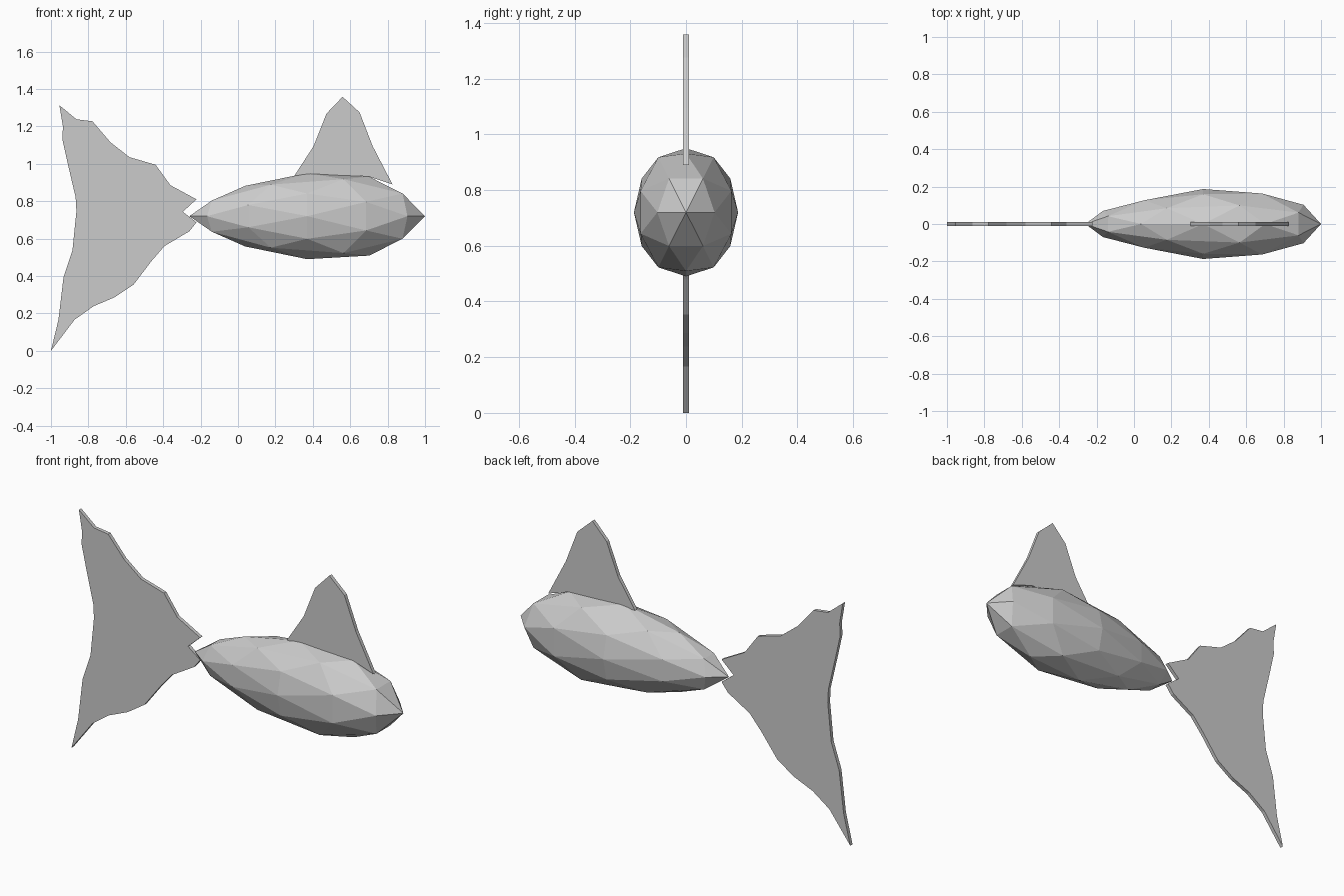
import bpy, bmesh
from itertools import product

if "Cube" in bpy.data.objects:
    bpy.data.objects.remove(bpy.data.objects["Cube"])


def finish(name, bm):
    bmesh.ops.recalc_face_normals(bm, faces=bm.faces)
    mesh = bpy.data.meshes.new(name)
    bm.to_mesh(mesh)
    bm.free()
    obj = bpy.data.objects.new(name, mesh)
    bpy.context.collection.objects.link(obj)
    return obj


def fin(name, outline, thickness=0.02):
    """Flat plate from an (x, z) outline, extruded along y."""
    bm = bmesh.new()
    face = bm.faces.new([bm.verts.new((x, -thickness / 2, z)) for x, z in outline])
    ext = bmesh.ops.extrude_face_region(bm, geom=[face], use_keep_orig=True)
    verts = [g for g in ext["geom"] if isinstance(g, bmesh.types.BMVert)]
    bmesh.ops.translate(bm, verts=verts, vec=(0, thickness, 0))
    bmesh.ops.triangulate(bm, faces=[f for f in bm.faces if len(f.verts) > 4])
    return finish(name, bm)


# Body: two-fold oriented icosphere, stretched and tapered to the tail
points = set()
for base in ((1, 0, 0), (0.851, 0.526, 0), (0.809, 0.309, 0.5)):
    for signs in product((1, -1), repeat=3):
        p = [b * s + 0.0 for b, s in zip(base, signs)]
        for k in range(3):
            points.add(tuple(p[k:] + p[:k]))
bm = bmesh.new()
for p in points:
    bm.verts.new(p)
bmesh.ops.convex_hull(bm, input=bm.verts[:])
for v in bm.verts:
    x, y, z = v.co
    s = 1 + 0.262 * x - 0.17 * x * x - 0.09 * x ** 3
    v.co = (0.37 + 0.63 * x, 0.187 * y * s, 0.72 + 0.23 * z * s)
finish("body", bm)

# Tail fin
fin("tail_fin", [
    (-.955, 1.313), (-.864, 1.238), (-.778, 1.227), (-.682, 1.115),
    (-.58, 1.035), (-.441, .995), (-.361, .885), (-.222, .81),
    (-.295, .743), (-.222, .687), (-.26, .639), (-.393, .56),
    (-.463, .479), (-.559, .353), (-.66, .286), (-.773, .238),
    (-.874, .166), (-1, 0), (-.96, .166), (-.933, .393),
    (-.885, .537), (-.864, .746), (-.868, .82), (-.912, 1.008),
    (-.939, 1.13), (-.936, 1.2)])

# Dorsal fin
fin("dorsal_fin", [
    (.302, .937), (.404, 1.094), (.473, 1.268), (.559, 1.358),
    (.65, 1.275), (.72, 1.094), (.826, .89), (.70, .932), (.5, .94)])
